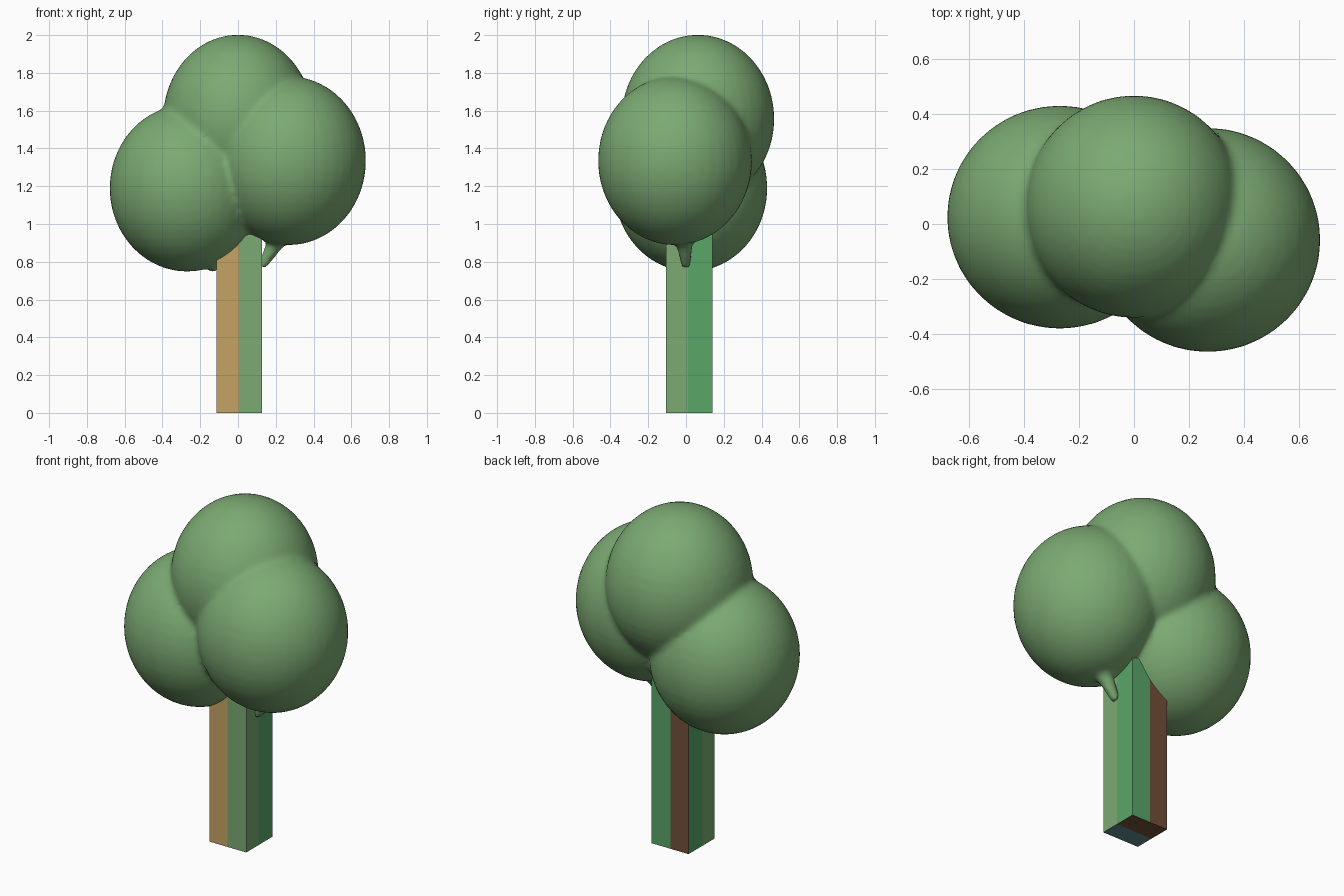
import bpy, bmesh
from mathutils import Vector, Matrix

if "Cube" in bpy.data.objects:
    bpy.data.objects.remove(bpy.data.objects["Cube"])


def material(name, rgb):
    m = bpy.data.materials.new(name)
    m.diffuse_color = (*rgb, 1)
    m.use_nodes = True
    m.node_tree.nodes["Principled BSDF"].inputs["Base Color"].default_value = m.diffuse_color
    return m


leaf = material("leaf_green", (0.20, 0.40, 0.17))
jade = material("jade_green", (0.10, 0.38, 0.14))
tan = material("tan_bark", (0.56, 0.37, 0.13))
brown = material("brown_bark", (0.17, 0.08, 0.04))
slate = material("slate_blue", (0.12, 0.25, 0.27))


def make_object(name, bm, mats):
    mesh = bpy.data.meshes.new(name)
    bm.to_mesh(mesh)
    bm.free()
    ob = bpy.data.objects.new(name, mesh)
    bpy.context.collection.objects.link(ob)
    for m in mats:
        mesh.materials.append(m)
    return ob


# Foliage: three tall balls and two little stubs, blended into one surface
bm = bmesh.new()
for centre, radii in (
    ((-0.27, 0.025, 1.19), (0.41, 0.406, 0.442)),
    ((0.268, -0.058, 1.335), (0.41, 0.408, 0.447)),
    ((0.0, 0.063, 1.557), (0.397, 0.405, 0.445)),
):
    bmesh.ops.create_uvsphere(
        bm, u_segments=40, v_segments=24, radius=1,
        matrix=Matrix.Translation(centre) @ Matrix.Diagonal((*radii, 1)))
for tip, root in (((0.125, 0, 0.775), (0.23, -0.01, 0.95)),
                  ((-0.11, 0, 0.755), (-0.2, 0.01, 0.84))):
    tip, root = Vector(tip), Vector(root)
    axis = tip - root
    rot = axis.to_track_quat('Z', 'Y').to_matrix().to_4x4()
    bmesh.ops.create_cone(
        bm, cap_ends=True, segments=12, radius1=0.055, radius2=0.025,
        depth=axis.length, matrix=Matrix.Translation((tip + root) / 2) @ rot)
foliage = make_object("foliage", bm, [leaf])
remesh = foliage.modifiers.new("blend", 'REMESH')
remesh.mode = 'VOXEL'
remesh.voxel_size = 0.018
remesh.use_smooth_shade = True
smooth = foliage.modifiers.new("soften", 'SMOOTH')
smooth.factor = 0.5
smooth.iterations = 4
for p in foliage.data.polygons:
    p.use_smooth = True

# Trunk: square post, cut down the middle both ways for the bark colours
X0, X1, Y0, Y1, TOP = -0.115, 0.128, -0.105, 0.14, 1.06
bm = bmesh.new()
bmesh.ops.create_cube(
    bm, size=1,
    matrix=Matrix.Translation(((X0 + X1) / 2, (Y0 + Y1) / 2, TOP / 2))
    @ Matrix.Diagonal((X1 - X0, Y1 - Y0, TOP, 1)))
for normal in ((1, 0, 0), (0, 1, 0)):
    bmesh.ops.bisect_plane(
        bm, geom=bm.verts[:] + bm.edges[:] + bm.faces[:],
        plane_co=(0.005, 0.01, 0), plane_no=normal)
bm.normal_update()
LEAF, JADE, TAN, BROWN, SLATE = range(5)
for f in bm.faces:
    c, n = f.calc_center_median(), f.normal
    if n.y < -0.5:                       # front
        f.material_index = TAN if c.x < 0 else LEAF
    elif n.y > 0.5:                      # back
        f.material_index = BROWN if c.x < 0 else JADE
    elif n.z < -0.5:                     # underside
        f.material_index = BROWN if c.y > 0 else SLATE
    else:                                # sides
        f.material_index = JADE if c.y > 0 else LEAF
make_object("trunk", bm, [leaf, jade, tan, brown, slate])
